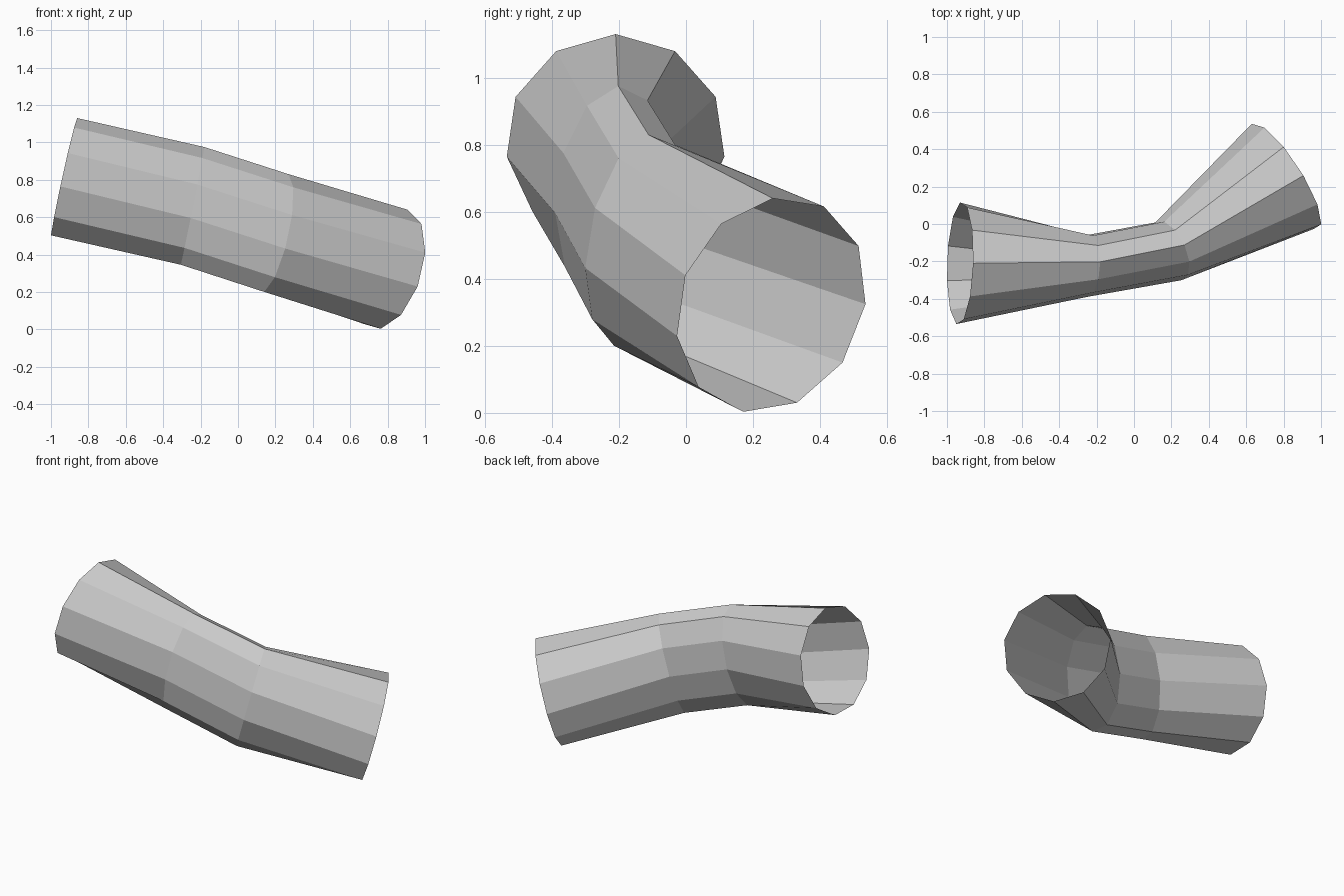
import bpy, bmesh, math
from mathutils import Vector

if "Cube" in bpy.data.objects:
    bpy.data.objects.remove(bpy.data.objects["Cube"])

SIDES = 11

# Elliptical pipe sections: centre, "up" half-axis, "side" half-axis
sections = [
    ((-0.93, -0.21, 0.81), (0.07, 0.0, 0.32), (0.01, 0.328, 0.0)),        # left mouth
    ((-0.244, -0.222, 0.656), (0.064, 0.02, 0.319), (0.0, 0.167, 0.015)),  # pinched bend
    ((0.194, -0.142, 0.514), (0.076, 0.03, 0.316), (-0.07, 0.156, 0.037)), # pinched bend
    ((0.809, 0.255, 0.322), (0.097, 0.004, 0.318), (-0.167, 0.284, 0.048)), # right mouth
]


def ring(bm, centre, up, side):
    c, u, v = Vector(centre), Vector(up), Vector(side)
    angles = [2 * math.pi * k / SIDES for k in range(SIDES)]
    return [bm.verts.new(c + u * math.cos(a) + v * math.sin(a)) for a in angles]


# Open-ended bent pipe, lofted through the sections
bm = bmesh.new()
rings = [ring(bm, *s) for s in sections]
for a, b in zip(rings, rings[1:]):
    for k in range(SIDES):
        n = (k + 1) % SIDES
        bm.faces.new((a[k], a[n], b[n], b[k]))
bm.normal_update()

# Make the walls face outwards
first = bm.faces[:][0]
if first.normal.dot(first.calc_center_median() - Vector(sections[0][0])) < 0:
    bmesh.ops.reverse_faces(bm, faces=bm.faces[:])

mesh = bpy.data.meshes.new("bent_pipe")
bm.to_mesh(mesh)
bm.free()
pipe = bpy.data.objects.new("bent_pipe", mesh)
bpy.context.collection.objects.link(pipe)
